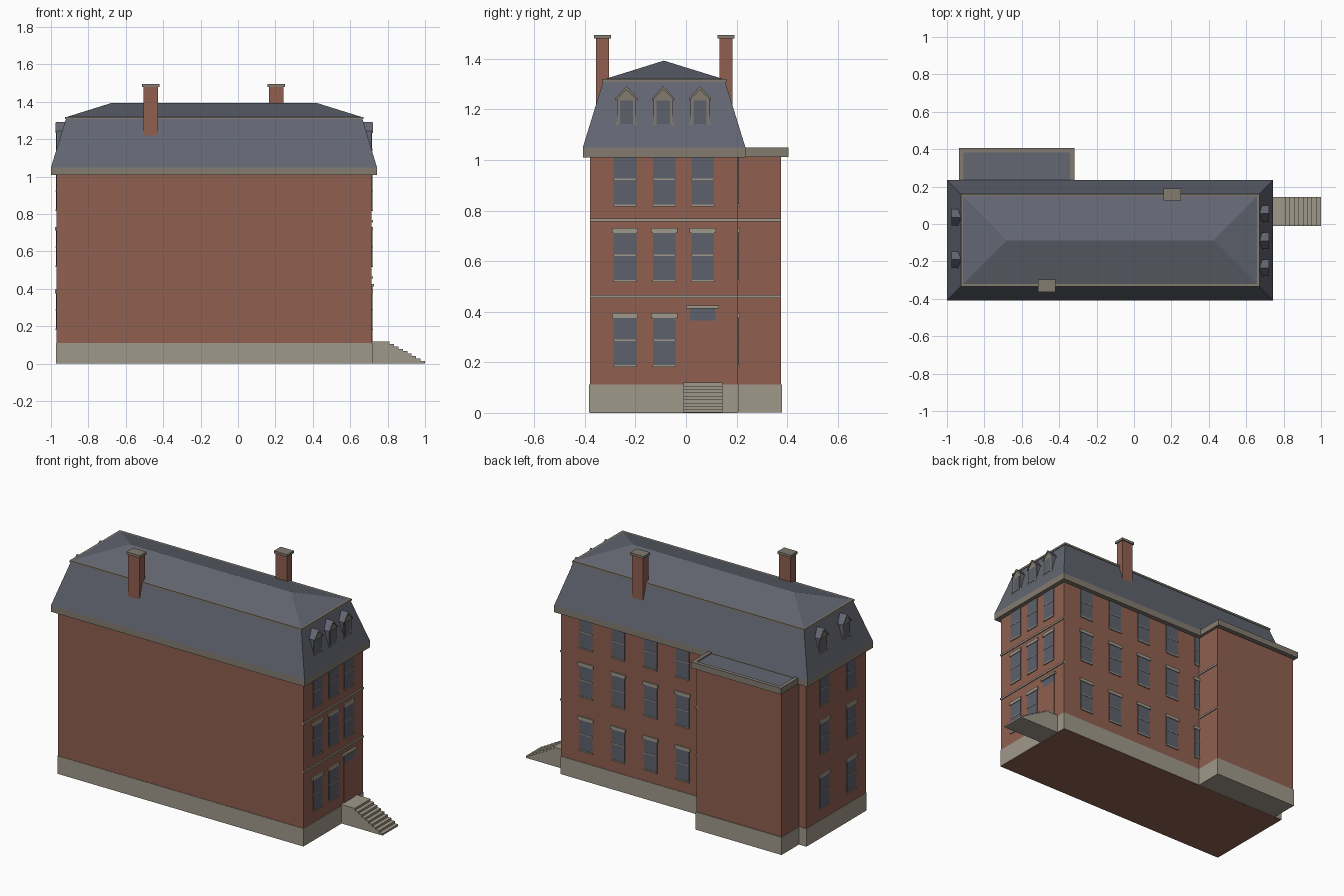
import bpy

if "Cube" in bpy.data.objects:
    bpy.data.objects.remove(bpy.data.objects["Cube"], do_unlink=True)


def material(name, r, g, b):
    m = bpy.data.materials.new(name)
    m.use_nodes = True
    col = [((c / 255 + 0.055) / 1.055) ** 2.4 for c in (r, g, b)] + [1]
    m.diffuse_color = col
    m.node_tree.nodes["Principled BSDF"].inputs["Base Color"].default_value = col
    return m


brick = material("brick", 144, 95, 80)
stone = material("pale stone", 160, 153, 138)
trim = material("weathered trim", 130, 123, 112)
slate = material("roof slate", 99, 102, 114)
glass = material("window glass", 93, 97, 108)


def mesh(name, verts, faces, mat):
    me = bpy.data.meshes.new(name)
    me.from_pydata(verts, [], faces)
    me.materials.append(mat)
    ob = bpy.data.objects.new(name, me)
    bpy.context.collection.objects.link(ob)
    return ob


def loft(name, low, z0, high, z1, mat):
    """Solid between two rectangles given as (x0, x1, y0, y1)."""
    verts = []
    for (x0, x1, y0, y1), z in ((low, z0), (high, z1)):
        verts += [(x0, y0, z), (x1, y0, z), (x1, y1, z), (x0, y1, z)]
    sides = [(i, (i + 1) % 4, (i + 1) % 4 + 4, i + 4) for i in range(4)]
    return mesh(name, verts, [(3, 2, 1, 0), (4, 5, 6, 7)] + sides, mat)


def box(name, x0, x1, y0, y1, z0, z1, mat):
    rect = (min(x0, x1), max(x0, x1), min(y0, y1), max(y0, y1))
    return loft(name, rect, z0, rect, z1, mat)


def extrude(name, profile, a, b, place, mat):
    """Extrude a 2D profile from a to b; place maps (u, v, depth) to xyz."""
    n = len(profile)
    verts = [place(u, v, d) for d in (a, b) for u, v in profile]
    faces = [tuple(range(n))[::-1], tuple(range(n, 2 * n))]
    faces += [(i, (i + 1) % n, (i + 1) % n + n, i + n) for i in range(n)]
    ob = mesh(name, verts, faces, mat)
    import bmesh
    bm = bmesh.new()
    bm.from_mesh(ob.data)
    bmesh.ops.recalc_face_normals(bm, faces=bm.faces)
    bm.to_mesh(ob.data)
    bm.free()
    return ob


# Outer wall planes
LEFT, RIGHT, FRONT, BACK = -0.97, 0.715, -0.38, 0.205
MID = (FRONT + BACK) / 2

# Walls, plinth and rear wing
box("main_walls", LEFT, RIGHT, FRONT, BACK, 0, 1.02, brick)
box("plinth", LEFT - .003, RIGHT + .003, FRONT - .003, BACK + .003, .001, .112, stone)
box("wing_walls", -.92, -.335, .19, .375, .05, 1.02, brick)
box("wing_plinth", -.923, -.332, .19, .38, .002, .112, stone)

# Wing flat roof with raised rim
box("wing_roof", -.915, -.34, .2, .385, 1.012, 1.042, slate)
box("wing_rim_back", -.935, -.318, .382, .405, 1.012, 1.05, trim)
for x in (-.935, -.341):
    box("wing_rim_side", x, x + .023, .2, .382, 1.012, 1.05, trim)

# Mansard roof
eave = (-1, .743, -.408, .235)
brow = (-.92, .665, -.328, .155)
box("cornice", *eave, 1.01, 1.05, trim)
loft("lower_roof", eave, 1.05, brow, 1.31, slate)
rim = (brow[0] - .005, brow[1] + .005, brow[2] - .005, brow[3] + .005)
box("roof_curb", *rim, 1.308, 1.32, trim)
x0, x1, y0, y1 = brow
mesh("upper_roof",
     [(x0, y0, 1.318), (x1, y0, 1.318), (x1, y1, 1.318), (x0, y1, 1.318),
      (-.68, MID, 1.393), (.425, MID, 1.393)],
     [(0, 1, 5, 4), (1, 2, 5), (2, 3, 4, 5), (3, 0, 4), (3, 2, 1, 0)], slate)

# Chimneys
for name, cx, cy in (("front", -.467, -.33), ("back", .205, .158)):
    box(name + "_chimney", cx - .039, cx + .039, cy - .026, cy + .026, 1.21, 1.482, brick)
    box(name + "_chimney_cap", cx - .046, cx + .046, cy - .033, cy + .033, 1.48, 1.495, trim)


def wall_box(name, wall, c, half, z0, z1, out, mat):
    """Thin plate on a wall, centred on c along that wall."""
    if wall == "back":
        return box(name, c - half, c + half, BACK - .01, BACK + out, z0, z1, mat)
    s = 1 if wall == "right" else -1
    plane = RIGHT if s > 0 else LEFT
    return box(name, plane - s * .01, plane + s * out, c - half, c + half, z0, z1, mat)


def window(wall, c, z):
    wall_box("window_pane", wall, c, .045, z, z + .193, .004, glass)
    wall_box("window_sill", wall, c, .046, z - .003, z + .005, .007, stone)
    wall_box("window_rail", wall, c, .045, z + .101, z + .107, .006, stone)
    wall_box("window_lintel", wall, c, .052, z + .192, z + .212, .008, stone)


# Windows by wall and floor
FLOORS = (.184, .52, .82)
right_cols = (-.241, -.086, .066)
back_cols = [.543 - .222 * i for i in range(5)]
left_cols = (.03, -.235)
for wall, cols in (("right", right_cols), ("back", back_cols), ("left", left_cols)):
    for c in cols:
        for z in FLOORS:
            if not (wall == "right" and c > 0 and z < .2):
                window(wall, c, z)

# Entrance door with transom and lintel
wall_box("door", "right", .066, .05, .115, .366, .004, brick)
wall_box("transom", "right", .066, .05, .365, .412, .004, glass)
wall_box("door_lintel", "right", .066, .065, .412, .425, .012, stone)

# String courses on the entrance side
for z in (.455, .756):
    box("string_course", RIGHT - .01, RIGHT + .006, FRONT, BACK, z, z + .012, stone)
    box("wing_string_course", -.345, -.329, BACK, .375, z, z + .012, stone)

# Entrance steps
STEPS = 9
rise, run = .12 / STEPS, .19 / (STEPS - 1)
stair = [(RIGHT - .01, .002), (1, .002)]
for i in range(STEPS):
    x = 1 - i * run
    stair += [(x, max(.002, i * rise) + (.0001 if i == 0 else 0)), (x, (i + 1) * rise)]
stair.append((RIGHT - .01, .12))
extrude("entrance_steps", stair, -.01, .145, lambda u, v, d: (u, d, v), stone)

# Dormers on both end slopes
for s, face, cols in ((1, RIGHT, (-.235, -.09, .055)), (-1, LEFT, (.035, -.19))):
    for c in cols:
        def put(u, v, d):
            return (face - s * d, c + u, v)
        w = .036
        extrude("dormer_body", [(-w, 1.138), (w, 1.138), (w, 1.245), (0, 1.285), (-w, 1.245)],
                0, .05, put, trim)
        box("dormer_pane", face, face + s * .002, c - .026, c + .026, 1.142, 1.235, glass)
        for t in (-1, 1):
            extrude("dormer_roof",
                    [(0, 1.284), (t * .044, 1.237), (t * .044, 1.243), (0, 1.292)],
                    -.003, .05, put, slate)
            extrude("dormer_cheek",
                    [(t * w, 1.138), (t * (w + .002), 1.138), (t * (w + .002), 1.243), (t * w, 1.243)],
                    .004, .05, put, slate)
            extrude("dormer_bargeboard",
                    [(0, 1.278), (t * .044, 1.234), (t * .044, 1.243), (0, 1.291)],
                    -.006, -.002, put, trim)
            extrude("dormer_foot",
                    [(t * .034, 1.136), (t * .042, 1.136), (t * .042, 1.15), (t * .034, 1.15)],
                    -.003, .01, put, trim)
